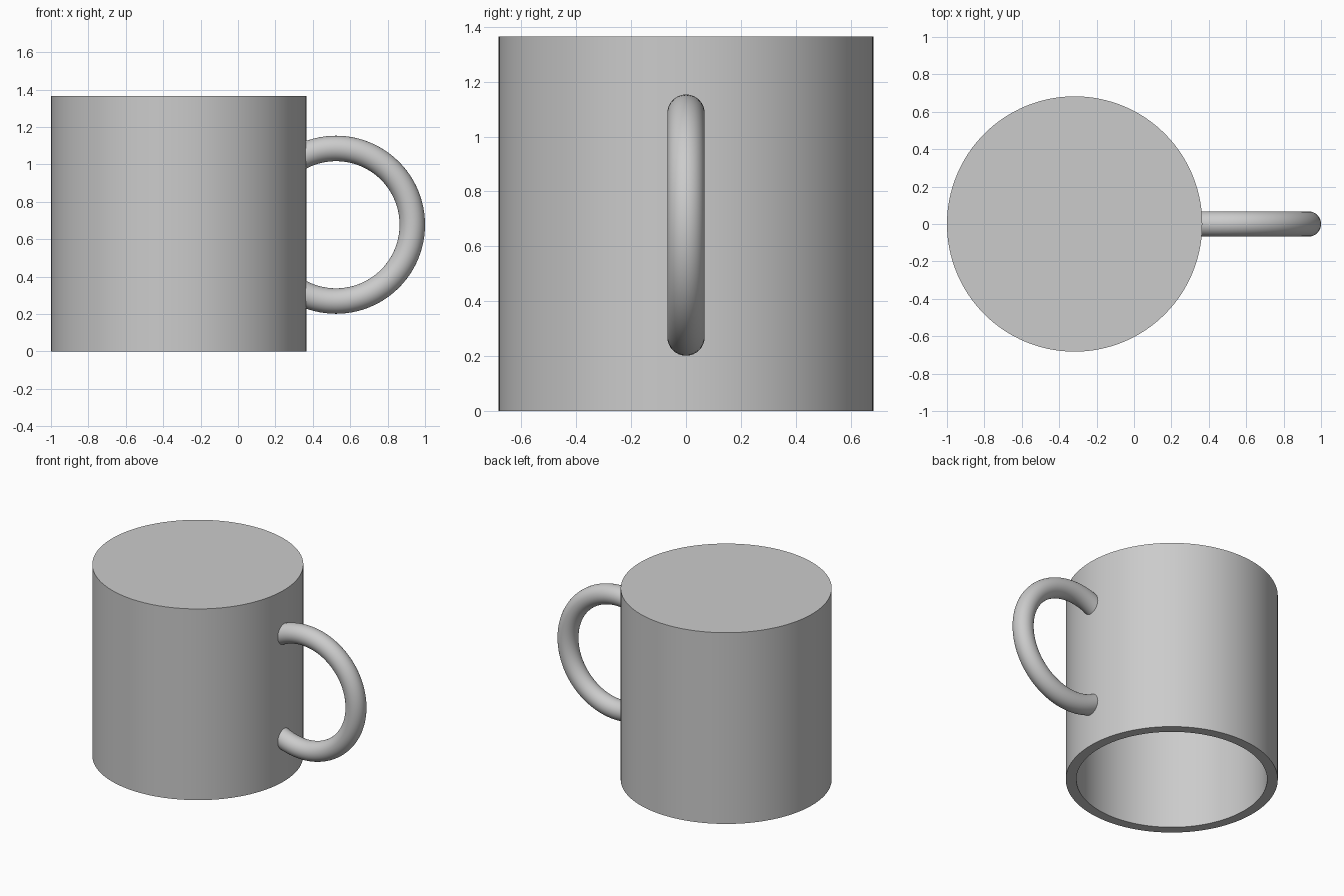
import bpy
import bmesh
import math
from mathutils import Vector

default = bpy.data.objects.get("Cube")
if default:
    bpy.data.objects.remove(default, do_unlink=True)

UNIT = 0.1365
BODY_X = -0.3175
RADIUS, HEIGHT, WALL = 5 * UNIT, 10 * UNIT, 0.5 * UNIT
HANDLE_X, HANDLE_RADIUS, TUBE = 0.524, 0.408, 0.068

grey = bpy.data.materials.new("light_grey")
grey.use_nodes = True
colour = (0.6, 0.6, 0.6, 1)
grey.diffuse_color = colour
grey.node_tree.nodes["Principled BSDF"].inputs["Base Color"].default_value = colour


def spin_profile(bm, points, axis, steps, closed=False):
    """Revolve a profile a full turn about an axis through the origin."""
    verts = [bm.verts.new(p) for p in points]
    ends = verts[1:] + verts[:1] if closed else verts[1:]
    edges = [bm.edges.new(pair) for pair in zip(verts, ends)]
    bmesh.ops.spin(bm, geom=verts + edges, cent=(0, 0, 0), axis=axis,
                   angle=math.tau, steps=steps, use_duplicate=False)
    bmesh.ops.remove_doubles(bm, verts=bm.verts[:], dist=1e-4)


def finish(bm, name, location):
    bmesh.ops.recalc_face_normals(bm, faces=bm.faces[:])
    mesh = bpy.data.meshes.new(name)
    bm.to_mesh(mesh)
    bm.free()
    mesh.materials.append(grey)
    obj = bpy.data.objects.new(name, mesh)
    obj.location = location
    bpy.context.collection.objects.link(obj)
    bpy.ops.object.select_all(action="DESELECT")
    obj.select_set(True)
    bpy.context.view_layer.objects.active = obj
    bpy.ops.object.shade_smooth_by_angle(angle=math.radians(35))
    return obj


# Cup body: closed on top, open underneath
inner = RADIUS - WALL
bm = bmesh.new()
spin_profile(bm, [(0, 0, HEIGHT), (RADIUS, 0, HEIGHT), (RADIUS, 0, 0),
                  (inner, 0, 0), (inner, 0, HEIGHT - WALL),
                  (0, 0, HEIGHT - WALL)], (0, 0, 1), 128)
finish(bm, "cup_body", (BODY_X, 0, 0))

# Ring handle, cut off inside the thickness of the wall
bm = bmesh.new()
angles = [math.tau * i / 32 for i in range(32)]
ring = [(HANDLE_RADIUS + TUBE * math.cos(a), TUBE * math.sin(a), 0) for a in angles]
spin_profile(bm, ring, (0, 1, 0), 96, closed=True)
cut_x = BODY_X + RADIUS - WALL / 2 - HANDLE_X
bmesh.ops.bisect_plane(bm, geom=bm.verts[:] + bm.edges[:] + bm.faces[:],
                       plane_co=Vector((cut_x, 0, 0)), plane_no=(1, 0, 0),
                       clear_inner=True)
bmesh.ops.holes_fill(bm, edges=[e for e in bm.edges if e.is_boundary], sides=0)
finish(bm, "handle", (HANDLE_X, 0, HEIGHT / 2 - 0.005))
